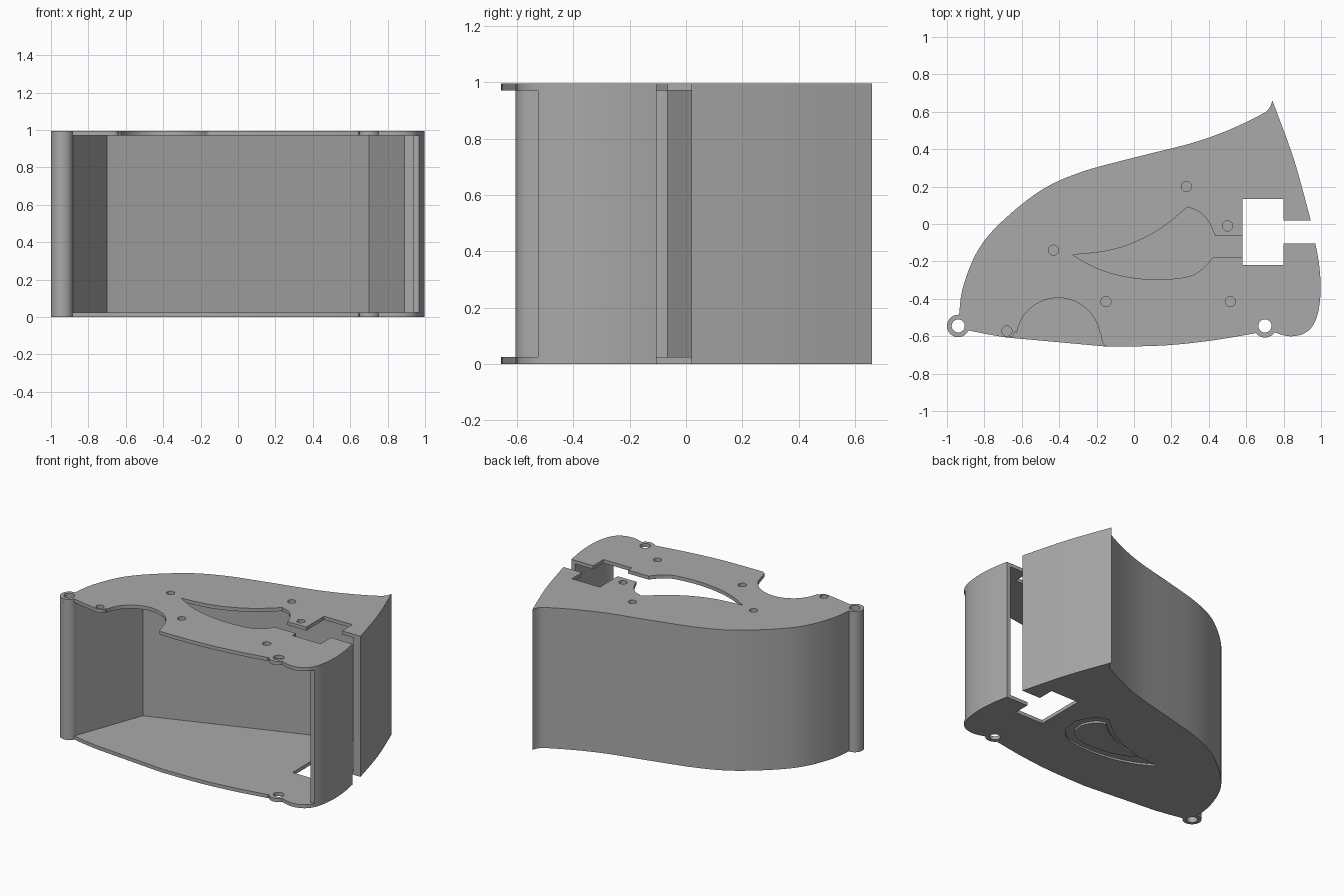
import bpy, bmesh, math

if "Cube" in bpy.data.objects:
    bpy.data.objects.remove(bpy.data.objects["Cube"])

grey = bpy.data.materials.new("plain_grey")
grey.use_nodes = True
colour = (0.4, 0.4, 0.4, 1)
grey.diffuse_color = colour
grey.node_tree.nodes["Principled BSDF"].inputs["Base Color"].default_value = colour

TOP, PLATE, GROOVE = 0.995, 0.025, 0.013


def smooth(pts, steps=6):
    """Catmull-Rom curve through the points."""
    ext = [pts[0]] + pts + [pts[-1]]
    out = []
    for a, b, c, d in zip(ext, ext[1:], ext[2:], ext[3:]):
        for i in range(steps):
            t = i / steps
            out.append(tuple(
                0.5 * (2 * q + (r - p) * t + (2 * p - 5 * q + 4 * r - s) * t * t
                       + (3 * q - p - 3 * r + s) * t ** 3)
                for p, q, r, s in zip(a, b, c, d)))
    return out + [pts[-1]]


def arc(centre, radius, start, end, n=24):
    angles = [math.radians(start + (end - start) * i / n) for i in range(n + 1)]
    return [(centre[0] + radius * math.cos(a), centre[1] + radius * math.sin(a)) for a in angles]


def circle(centre, radius):
    return arc(centre, radius, 0, 360)[:-1]


def slab(name, loops, low, high):
    """Fill nested closed loops and extrude them from low to high."""
    curve = bpy.data.curves.new(name + "_profile", "CURVE")
    curve.dimensions = "2D"
    curve.fill_mode = "BOTH"
    curve.extrude = (high - low) / 2
    for loop in loops:
        clean = [p for i, p in enumerate(loop) if math.dist(p, loop[i - 1]) > 0.0005]
        spline = curve.splines.new("POLY")
        spline.points.add(len(clean) - 1)
        for point, (x, y) in zip(spline.points, clean):
            point.co = (x, y, 0, 1)
        spline.use_cyclic_u = True
    helper = bpy.data.objects.new(name + "_helper", curve)
    bpy.context.collection.objects.link(helper)
    graph = bpy.context.evaluated_depsgraph_get()
    mesh = bpy.data.meshes.new_from_object(helper.evaluated_get(graph))
    bpy.data.objects.remove(helper)
    bm = bmesh.new()
    bm.from_mesh(mesh)
    bmesh.ops.remove_doubles(bm, verts=bm.verts, dist=0.0001)
    bmesh.ops.translate(bm, verts=bm.verts, vec=(0, 0, (low + high) / 2))
    bmesh.ops.recalc_face_normals(bm, faces=bm.faces)
    bm.to_mesh(mesh)
    bm.free()
    mesh.materials.clear()
    mesh.materials.append(grey)
    obj = bpy.data.objects.new(name, mesh)
    bpy.context.collection.objects.link(obj)
    bpy.ops.object.select_all(action="DESELECT")
    obj.select_set(True)
    bpy.context.view_layer.objects.active = obj
    bpy.ops.object.shade_smooth_by_angle(angle=math.radians(30))
    return obj


# Outline pieces, clockwise from the hinge post
post, boss = (-0.94, -0.545), (0.70, -0.545)
back = smooth([(-0.935, -0.485), (-0.915, -0.34), (-0.84, -0.15), (-0.72, 0), (-0.505, 0.175),
               (-0.29, 0.275), (0, 0.355), (0.3, 0.43), (0.5, 0.50), (0.67, 0.58),
               (0.72, 0.615), (0.74, 0.66)])
tip = smooth([(0.74, 0.66), (0.855, 0.345), (0.945, 0.02)])
slot_in = [(0.80, 0.02), (0.80, 0.135), (0.58, 0.135)]
slot_out = [(0.58, -0.22), (0.80, -0.22), (0.80, -0.105)]
side = smooth([(0.97, -0.105), (0.99, -0.22), (0.998, -0.35), (0.985, -0.47), (0.955, -0.545),
               (0.91, -0.585), (0.85, -0.6), (0.80, -0.595), (0.755, -0.58)])
boss_arc = arc(boss, 0.062, -35, -145)
front_right = smooth([(0.645, -0.585), (0.4, -0.625), (0.15, -0.65), (-0.14, -0.656)])
front_left = smooth([(-0.68, -0.607), (-0.78, -0.59), (-0.88, -0.57)])
post_arc = arc(post, 0.06, -25, -270)

# Teardrop opening
nose = smooth([(0.435, -0.065), (0.40, 0.01), (0.35, 0.065), (0.285, 0.09)])
upper = smooth([(0.285, 0.09), (0.15, -0.02), (0, -0.1), (-0.15, -0.145), (-0.33, -0.165)])
lower = smooth([(-0.33, -0.165), (-0.2, -0.235), (-0.05, -0.28), (0.12, -0.297),
                (0.28, -0.283), (0.36, -0.245), (0.42, -0.18)])
teardrop = nose + upper + lower
channel = [(0.58, -0.065)] + teardrop + [(0.58, -0.18)]

# Finger arch in the front edge of the top plate
arch = (smooth([(-0.14, -0.656), (-0.165, -0.64), (-0.178, -0.59)])
        + arc((-0.405, -0.62), 0.225, 10, 170)
        + smooth([(-0.635, -0.575), (-0.65, -0.6), (-0.68, -0.607)]))

# Plates
pins = [circle(c, 0.035) for c in (post, boss)]
screws = [circle(c, 0.027) for c in ((0.28, 0.2), (-0.43, -0.14), (0.5, -0.01),
                                     (-0.15, -0.415), (0.515, -0.415), (-0.68, -0.572))]
rear = back + tip + slot_in
front = slot_out + side + boss_arc + front_right
plain = rear + front + front_left + post_arc
island = [(0.72 * x + 0.058, 0.72 * y - 0.03) for x, y in teardrop]
slab("bottom_plate_outer", [plain, teardrop, island] + pins, 0, GROOVE)
slab("bottom_plate_inner", [plain] + pins, GROOVE, PLATE)
slab("top_plate", [rear + channel + front + arch + front_left + post_arc] + pins + screws,
     TOP - PLATE, TOP)

# Thick curved wall with flat inner faces
slab("back_wall", [back + tip + [(0.89, 0.02), (0.70, 0.44), (-0.70, -0.065), (-0.88, -0.555)]],
     PLATE, TOP - PLATE)

# Thin wall on the side of the slot
outer = [p for p in side if p[1] > -0.525]
slab("side_wall", [outer + [(x - 0.03, y) for x, y in reversed(outer)]], PLATE, TOP - PLATE)

# Hollow hinge post
slab("hinge_post", [circle(post, 0.06), pins[0]], PLATE, TOP - PLATE)
